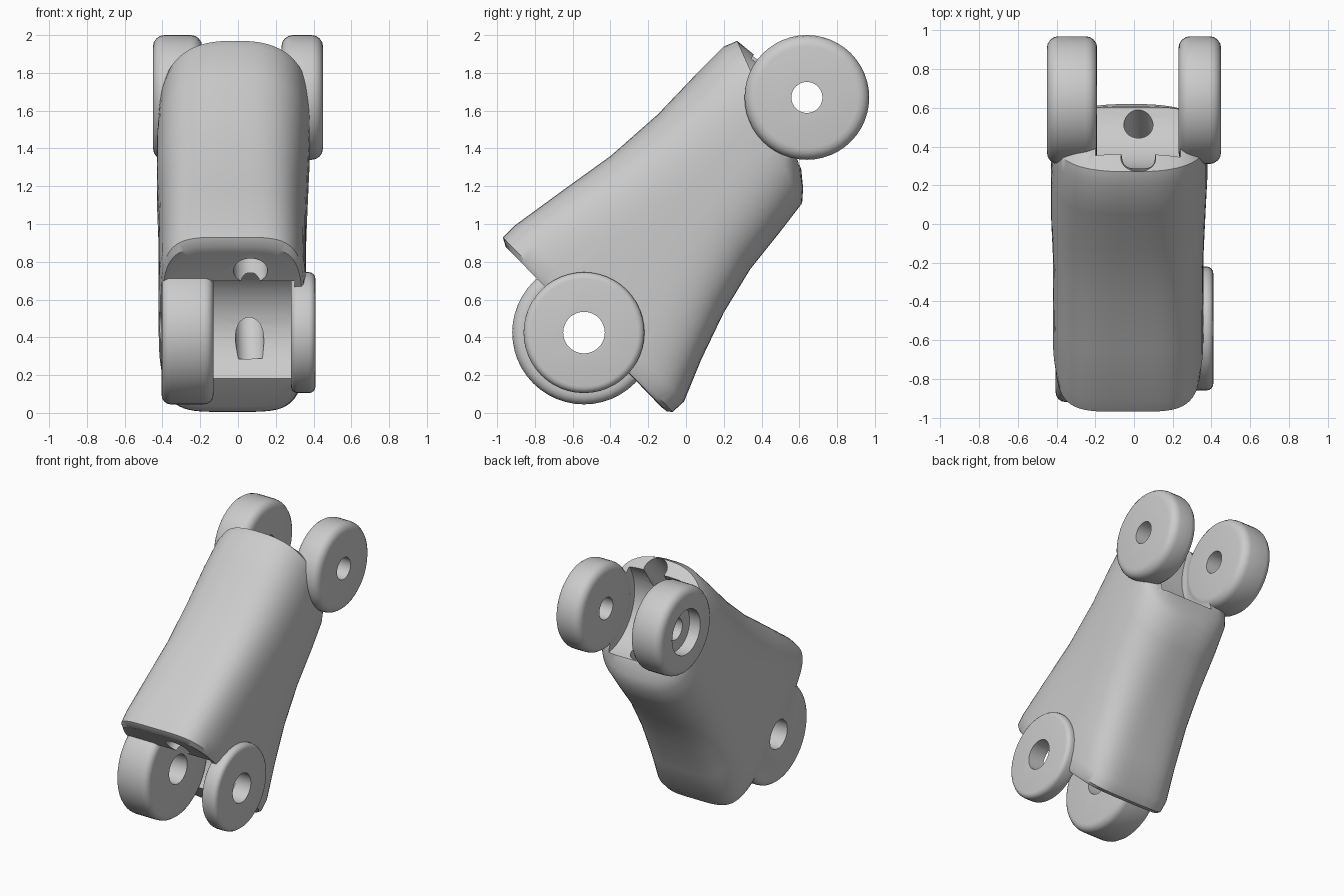
import bpy, bmesh
from math import cos, sin, pi, radians
from mathutils import Vector

if "Cube" in bpy.data.objects:
    bpy.data.objects.remove(bpy.data.objects["Cube"], do_unlink=True)

grey = bpy.data.materials.new("plain_grey")
grey.use_nodes = True
COLOUR = (0.6, 0.6, 0.6, 1)
grey.diffuse_color = COLOUR
grey.node_tree.nodes["Principled BSDF"].inputs["Base Color"].default_value = COLOUR


def make_object(name, bm):
    bmesh.ops.recalc_face_normals(bm, faces=bm.faces)
    mesh = bpy.data.meshes.new(name)
    bm.to_mesh(mesh)
    bm.free()
    mesh.materials.append(grey)
    ob = bpy.data.objects.new(name, mesh)
    bpy.context.collection.objects.link(ob)
    return ob


def cylinder(name, start, end, radius, rounding=0):
    """Rod between two points, optionally with rounded rims."""
    start, end = Vector(start), Vector(end)
    axis = end - start
    bm = bmesh.new()
    bmesh.ops.create_cone(bm, cap_ends=True, segments=48, radius1=radius,
                          radius2=radius, depth=axis.length)
    if rounding:
        rims = [e for e in bm.edges if abs(e.verts[0].co.z - e.verts[1].co.z) < 1e-5]
        bmesh.ops.bevel(bm, geom=rims, offset=rounding, segments=4, profile=0.5,
                        affect='EDGES')
    turn = Vector((0, 0, 1)).rotation_difference(axis).to_matrix()
    for v in bm.verts:
        v.co = turn @ v.co + (start + end) / 2
    return make_object(name, bm)


def across(name, x0, x1, centre, radius, rounding=0):
    return cylinder(name, (x0, *centre), (x1, *centre), radius, rounding)


def combine(target, tool, operation):
    mod = target.modifiers.new(tool.name, 'BOOLEAN')
    mod.operation, mod.object, mod.solver = operation, tool, 'EXACT'
    bpy.context.view_layer.objects.active = target
    bpy.ops.object.modifier_apply(modifier=mod.name)
    bpy.data.objects.remove(tool, do_unlink=True)


# Body sections: front y, front z, back y, back z, x min, x max, squareness
SECTIONS = [
    (-.92, .85, -.13, .03, -.38, .32, 4.5),
    (-.955, .88, -.1, .007, -.4, .34, 4.5),
    (-.97, .93, -.07, .005, -.41, .35, 4.5),
    (-.91, .99, -.01, .06, -.42, .36, 4.2),
    (-.65, 1.18, .08, .28, -.42, .36, 3.8),
    (-.4, 1.36, .2, .53, -.42, .36, 3.4),
    (-.15, 1.58, .34, .76, -.43, .37, 3),
    (.05, 1.79, .5, .96, -.43, .38, 2.8),
    (.2, 1.94, .615, 1.11, -.42, .38, 2.7),
    (.27, 1.97, .62, 1.19, -.41, .38, 2.6),
    (.37, 1.89, .61, 1.29, -.39, .36, 2.6),
]
SIDES = 64
bm = bmesh.new()
rings = []
for fy, fz, by, bz, x0, x1, n in SECTIONS:
    ring = []
    for i in range(SIDES):
        a = 2 * pi * (i + .5) / SIDES
        c, s = cos(a), sin(a)
        u = abs(c) ** (2 / n) * (1 if c > 0 else -1)
        t = (1 + abs(s) ** (2 / n) * (1 if s > 0 else -1)) / 2
        ring.append(bm.verts.new(((x0 + x1) / 2 + u * (x1 - x0) / 2,
                                  fy + (by - fy) * t, fz + (bz - fz) * t)))
    rings.append(ring)
for low, high in zip(rings, rings[1:]):
    for i in range(SIDES):
        j = (i + 1) % SIDES
        bm.faces.new((low[i], low[j], high[j], high[i]))
bm.faces.new(rings[0])
bm.faces.new(rings[-1])
bmesh.ops.triangulate(bm, faces=bm.faces[:])
body = make_object("finger_link", bm)

LOWER, UPPER = (-.54, .425), (.64, 1.67)

# Round clearances between the lugs
combine(body, across("lower_groove", -.14, .3, LOWER, .36), 'DIFFERENCE')
combine(body, across("upper_groove", -.2, .24, UPPER, .36), 'DIFFERENCE')

# Hinge lugs
for name, x0, x1, centre, radius, rounding in [
        ("lower_wide_lug", -.405, -.13, LOWER, .38, .05),
        ("lower_thin_lug", .28, .41, LOWER, .32, .035),
        ("upper_wide_lug", -.45, -.19, UPPER, .33, .06),
        ("upper_thin_lug", .23, .45, UPPER, .33, .06)]:
    combine(body, across(name, x0, x1, centre, radius, rounding), 'UNION')

# Pin holes, recess and the two cord channels
combine(body, across("lower_pin_hole", -.6, .6, LOWER, .11), 'DIFFERENCE')
combine(body, across("upper_pin_hole", -.6, .6, UPPER, .082), 'DIFFERENCE')
combine(body, across("pin_recess", -.6, -.36, UPPER, .17), 'DIFFERENCE')
combine(body, cylinder("front_channel", (.07, -.93, .65), (.02, .4, 1.97), .09), 'DIFFERENCE')
combine(body, cylinder("back_channel", (.065, -.24, .31), (.02, .56, 1.4), .075), 'DIFFERENCE')

bpy.ops.object.select_all(action='DESELECT')
body.select_set(True)
bpy.context.view_layer.objects.active = body
bpy.ops.object.shade_smooth_by_angle(angle=radians(35))
